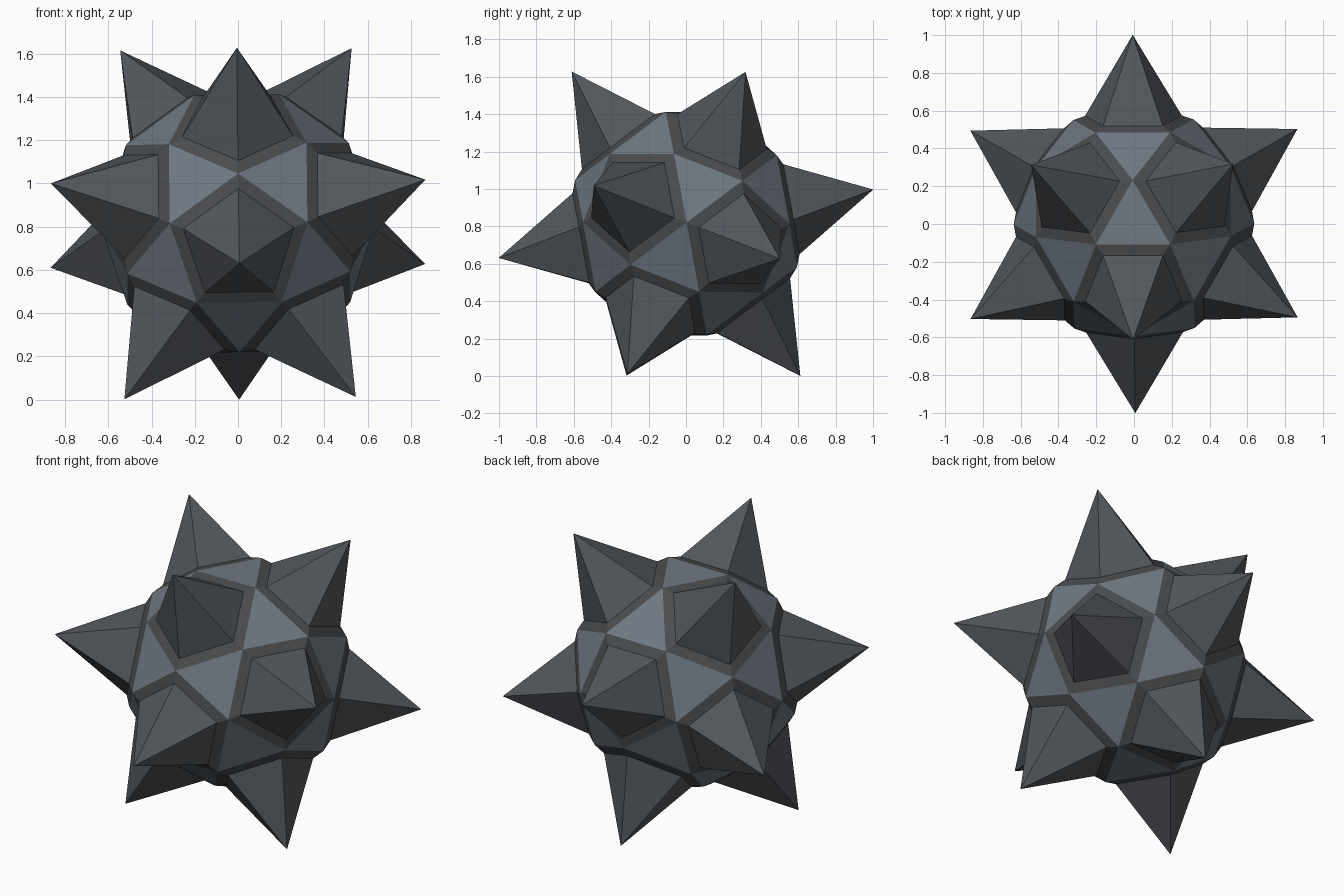
import bpy, bmesh, math
from mathutils import Vector, Euler

if "Cube" in bpy.data.objects:
    bpy.data.objects.remove(bpy.data.objects["Cube"])

TIP_R = 1.018    # centre to spike tip
CORE_R = 0.637   # centre to core corner


def material(name, rgb):
    m = bpy.data.materials.new(name)
    m.diffuse_color = (*rgb, 1.0)
    m.use_nodes = True
    m.node_tree.nodes["Principled BSDF"].inputs["Base Color"].default_value = m.diffuse_color
    return m


# Twelve spike directions, with a three-fold axis pointing up
axes = []
for k in range(3):
    for start, height, radius in ((-90, 0.7947, 0.6071), (90, 0.1876, 0.9822)):
        a = math.radians(start + 120 * k)
        v = Vector((radius * math.cos(a), radius * math.sin(a), height))
        axes += [v, -v]

# Core: corners lie midway between neighbouring spikes
bm = bmesh.new()
for i, a in enumerate(axes):
    for b in axes[i + 1:]:
        if a.dot(b) > 0.3:
            bm.verts.new((a + b).normalized() * CORE_R)
bmesh.ops.convex_hull(bm, input=bm.verts[:])
bmesh.ops.dissolve_limit(bm, angle_limit=0.05, verts=bm.verts[:], edges=bm.edges[:])
bmesh.ops.recalc_face_normals(bm, faces=bm.faces[:])

# Raised rims around the pentagons
pents = [f for f in bm.faces if len(f.verts) == 5]
rims = bmesh.ops.inset_individual(bm, faces=pents, thickness=0.053, depth=0.026,
                                  use_even_offset=True)["faces"]
for f in rims:
    f.material_index = 1
for f in pents:
    f.material_index = 2

# Pentagonal spikes
for v in bmesh.ops.poke(bm, faces=pents)["verts"]:
    v.co = v.co.normalized() * TIP_R

# Slight tilt, then stand on the ground
bmesh.ops.rotate(bm, verts=bm.verts[:], cent=(0, 0, 0),
                 matrix=Euler((-0.008, -0.01, 0.005)).to_matrix())
low = min(v.co.z for v in bm.verts)
bmesh.ops.translate(bm, verts=bm.verts[:], vec=(0, 0, -low))

mesh = bpy.data.meshes.new("spiked_ball")
bm.to_mesh(mesh)
bm.free()
for name, rgb in (("core", (0.16, 0.19, 0.225)), ("rim", (0.066, 0.071, 0.076)),
                  ("spike", (0.085, 0.095, 0.106))):
    mesh.materials.append(material(name, rgb))
ball = bpy.data.objects.new("spiked_ball", mesh)
bpy.context.collection.objects.link(ball)
